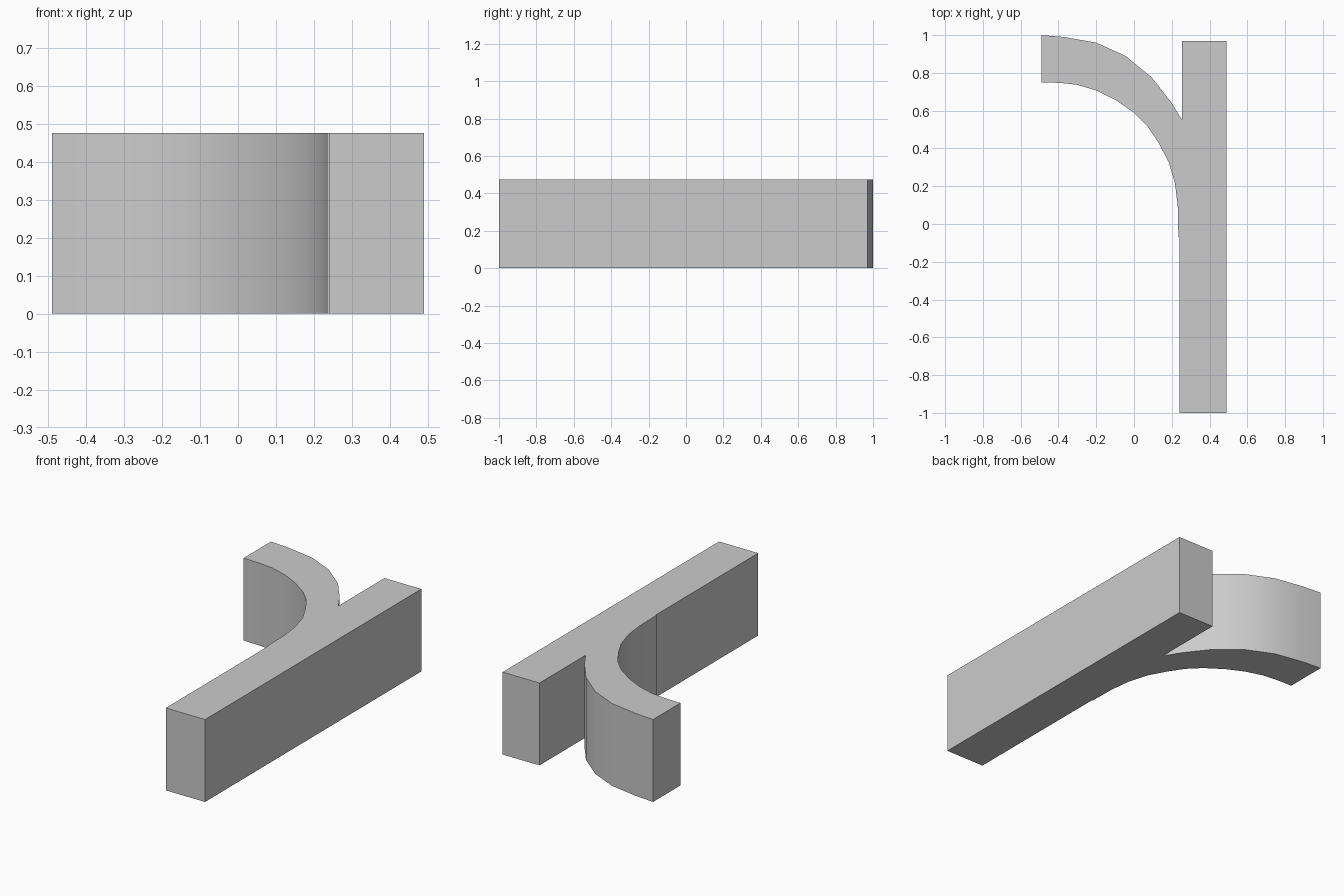
import bpy
import bmesh

cube = bpy.data.objects.get("Cube")
if cube:
    bpy.data.objects.remove(cube, do_unlink=True)

HEIGHT = 0.475

grey = bpy.data.materials.new("plain grey")
grey.use_nodes = True
colour = (0.6, 0.6, 0.6, 1)
grey.diffuse_color = colour
grey.node_tree.nodes["Principled BSDF"].inputs["Base Color"].default_value = colour

# Concave side of the curved branch, from its tip to the straight bar
inner_curve = [(-0.49, 0.75), (-0.39, 0.747), (-0.3, 0.737), (-0.2, 0.707),
               (-0.1, 0.658), (0, 0.59), (0.07, 0.52), (0.13, 0.43),
               (0.185, 0.325), (0.217, 0.215), (0.232, 0.09), (0.235, -0.07)]
# Straight bar, ending at the notch behind the branch
straight_bar = [(0.24, -0.07), (0.24, -1), (0.49, -1), (0.49, 0.97),
                (0.255, 0.97), (0.255, 0.55)]
# Convex side of the branch, back to its tip
outer_curve = [(0.2, 0.64), (0.095, 0.775), (-0.045, 0.89),
               (-0.2, 0.96), (-0.37, 0.99), (-0.49, 1)]

# Extrude the joined outline to full height
bm = bmesh.new()
outline = inner_curve + straight_bar + outer_curve
base = bm.faces.new([bm.verts.new((x, y, 0)) for x, y in outline])
result = bmesh.ops.extrude_face_region(bm, geom=[base], use_keep_orig=True)
top = [v for v in result["geom"] if isinstance(v, bmesh.types.BMVert)]
bmesh.ops.translate(bm, verts=top, vec=(0, 0, HEIGHT))
bmesh.ops.recalc_face_normals(bm, faces=bm.faces[:])

mesh = bpy.data.meshes.new("branching_bar")
bm.to_mesh(mesh)
bm.free()
mesh.materials.append(grey)
bar = bpy.data.objects.new("branching_bar", mesh)
bpy.context.collection.objects.link(bar)

# Smooth the curved walls, keep the corners sharp
bpy.ops.object.select_all(action="DESELECT")
bar.select_set(True)
bpy.context.view_layer.objects.active = bar
bpy.ops.object.shade_smooth_by_angle(angle=0.5)
